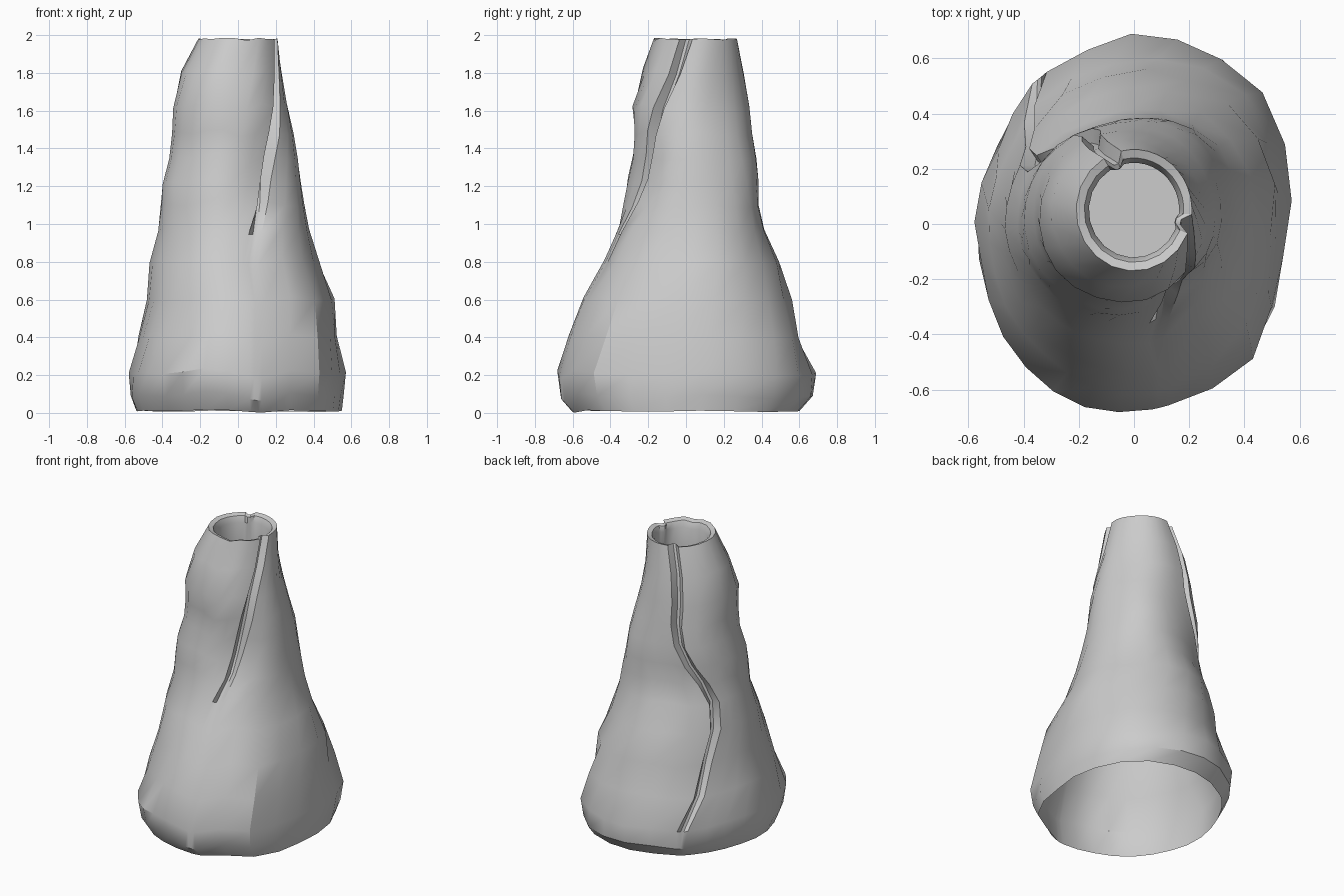
import bpy, bmesh, math
from mathutils import Vector, noise

cube = bpy.data.objects.get("Cube")
if cube:
    bpy.data.objects.remove(cube, do_unlink=True)

# Stone material
stone = bpy.data.materials.new("grey_stone")
stone.use_nodes = True
GREY = (0.6, 0.6, 0.6, 1)
stone.diffuse_color = GREY
stone.node_tree.nodes["Principled BSDF"].inputs["Base Color"].default_value = GREY

# Rows of the mound: height, x min, x max, y min, y max
ROWS = [
    (0.01, -.54, .55, -.60, .60), (0.09, -.57, .56, -.66, .67),
    (0.21, -.57, .565, -.68, .68), (0.40, -.53, .535, -.61, .60),
    (0.60, -.48, .505, -.54, .55), (0.80, -.455, .43, -.42, .49),
    (0.97, -.43, .385, -.36, .42), (1.10, -.415, .36, -.33, .39),
    (1.22, -.40, .335, -.305, .385), (1.35, -.375, .315, -.29, .375),
    (1.48, -.36, .29, -.285, .355), (1.62, -.345, .27, -.28, .33),
    (1.80, -.295, .24, -.22, .30), (1.98, -.21, .21, -.17, .27)]
# Irregular footprint
FOOT = [(.57, .07), (.53, .32), (.41, .55), (.32, .61), (.1, .68), (-.23, .6),
        (-.3, .56), (-.48, .31), (-.57, -.03), (-.53, -.27), (-.33, -.56),
        (-.1, -.68), (.28, -.59), (.46, -.46), (.55, -.12)]
# Cracks: (height, azimuth in degrees, depth)
FRONT_CRACK = [(.8, -80, 0), (.97, -74, .01), (1.1, -64, .05), (1.22, -57, .06),
               (1.4, -49, .06), (1.7, -30, .05), (2, -12, .035)]
BACK_CRACK = [(.2, 127, 0), (.4, 137, .04), (.9, 156, .05), (1.1, 140, .05),
              (1.3, 119, .05), (1.48, 112, .05), (2, 112, .04)]


def lerp_table(table, x):
    """Piecewise linear lookup of every column after the first."""
    if x <= table[0][0]:
        return table[0][1:]
    for a, b in zip(table, table[1:]):
        if x <= b[0]:
            t = (x - a[0]) / (b[0] - a[0])
            return [p + (q - p) * t for p, q in zip(a[1:], b[1:])]
    return table[-1][1:]


polar = sorted((math.atan2(y / .68, x / .57) % math.tau, math.hypot(x / .57, y / .68))
               for x, y in FOOT)
polar = ([(polar[-1][0] - math.tau, polar[-1][1])] + polar
         + [(polar[0][0] + math.tau, polar[0][1])])


def columns(z, size):
    """Azimuth, crack depth and broad dent of each column, following both cracks."""
    fa, fd = lerp_table(FRONT_CRACK, z)
    ba, bd = lerp_table(BACK_CRACK, z)
    fa, ba = math.radians(fa), math.radians(ba)
    cols = []
    w = .035 / size
    for start, depth, end, count in ((fa, fd, ba, 11), (ba, bd, fa + math.tau, 11)):
        cols += [(start - w, 0), (start - w * .3, depth),
                 (start + w * .3, depth), (start + w, 0)]
        for i in range(1, count + 1):
            cols.append((start + w + (end - start - 2 * w) * i / (count + 1), 0))
    # The flank sinks in around the front crack
    return [(a, d, fd * 1.3 * math.exp(-(math.remainder(a - fa, math.tau) / .4) ** 2)
             if z < 1.9 else 0) for a, d in cols]


def section(row, scale=1.0, drop=0.0, crack=1.0):
    """One closed ring of points."""
    z, x0, x1, y0, y1 = row
    cx, cy, hx, hy = (x0 + x1) / 2, (y0 + y1) / 2, (x1 - x0) / 2, (y1 - y0) / 2
    ring = []
    for ang, depth, dent in columns(z, (hx + hy) / 2):
        foot = lerp_table(polar, ang % math.tau)[0]
        r = (foot + (1 - foot) * z / 2) * scale * (1 - dent)
        p = Vector((cx + hx * r * math.cos(ang), cy + hy * r * math.sin(ang), z))
        out = Vector((math.cos(ang), math.sin(ang), 0))
        bump = noise.noise(p * 3.2) * .03 if .1 < z < 1.9 else 0
        p += out * (bump - depth * crack)
        p.z += noise.noise(out * 2) * (.012 if z < .05 or z > 1.9 else .04) - drop
        p.z = max(p.z, 0)
        ring.append(p)
    return ring


bm = bmesh.new()


def add_ring(points):
    return [bm.verts.new(p) for p in points]


def bridge(a, b):
    n = len(a)
    for i in range(n):
        j = (i + 1) % n
        bm.faces.new((a[i], a[j], b[j], b[i]))


# Outer wall, then the rim and the hollow inside the neck
rings = [add_ring(section(row)) for row in ROWS]
top = ROWS[-1]
for scale, drop, crack in ((.86, .01, .7), (.78, .05, .3), (.8, .25, 0), (.8, .48, 0)):
    rings.append(add_ring(section(top, scale, drop, crack)))
for a, b in zip(rings, rings[1:]):
    bridge(a, b)
bm.faces.new(rings[-1])

# Deep hollow under the mound, following the outer wall
last = rings[0]
for row in ROWS[2:10]:
    ring = add_ring(section(row, .95))
    bridge(ring, last)
    last = ring
bm.faces.new(list(reversed(last)))

bmesh.ops.recalc_face_normals(bm, faces=bm.faces)
mesh = bpy.data.meshes.new("rock_chimney")
bm.to_mesh(mesh)
bm.free()
mesh.materials.append(stone)
chimney = bpy.data.objects.new("rock_chimney", mesh)
bpy.context.collection.objects.link(chimney)

bpy.ops.object.select_all(action="DESELECT")
chimney.select_set(True)
bpy.context.view_layer.objects.active = chimney
bpy.ops.object.shade_smooth_by_angle(angle=math.radians(32))
